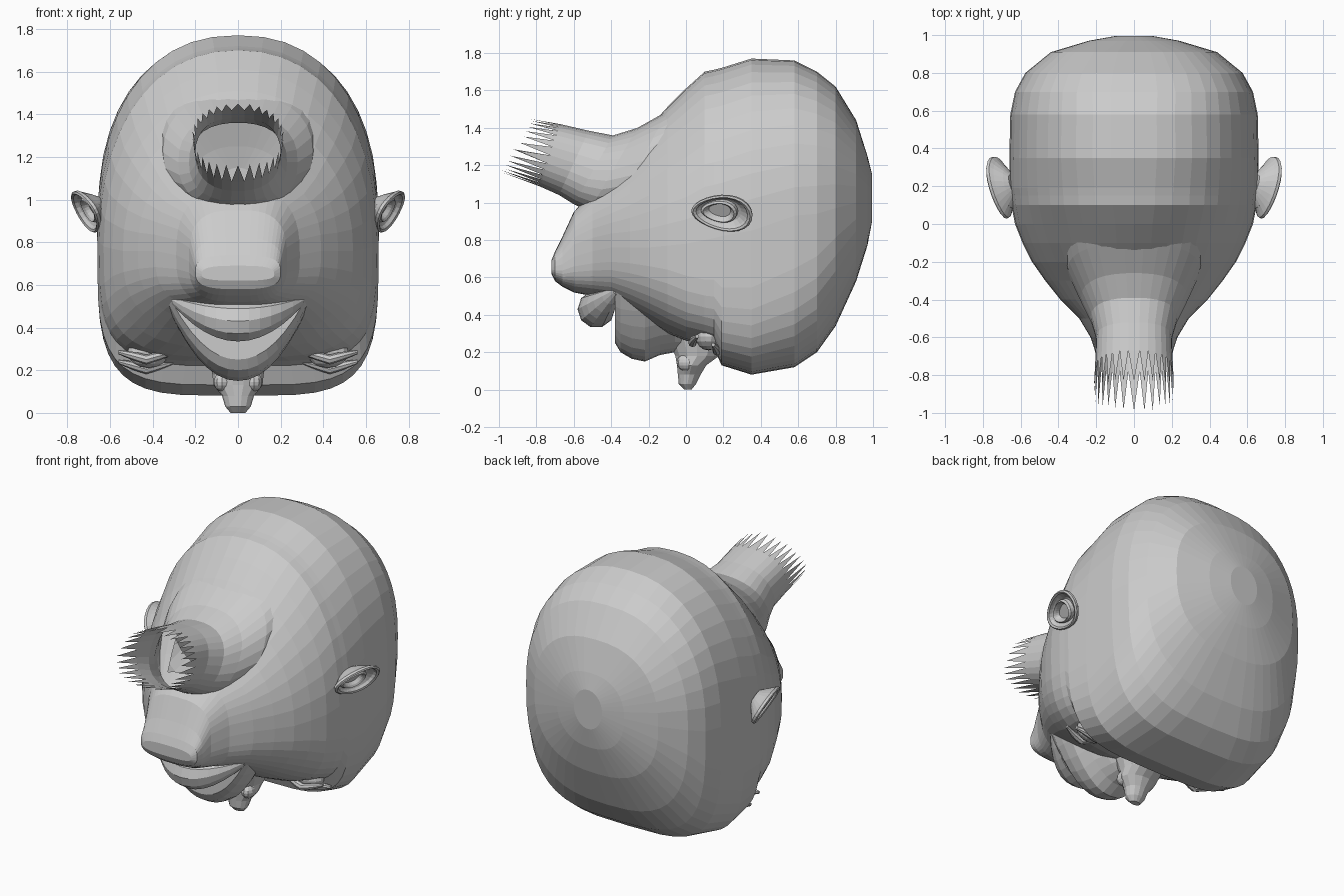
import bpy, bmesh, math, random
from mathutils import Vector

if "Cube" in bpy.data.objects:
    bpy.data.objects.remove(bpy.data.objects["Cube"])

random.seed(4)
TAU = 2 * math.pi


def spow(v, e):
    return math.copysign(abs(v) ** e, v)


def make(name, bm):
    bmesh.ops.recalc_face_normals(bm, faces=bm.faces)
    me = bpy.data.meshes.new(name)
    bm.to_mesh(me)
    bm.free()
    ob = bpy.data.objects.new(name, me)
    bpy.context.collection.objects.link(ob)
    return ob


def loft(rings, caps=True):
    """Skin a list of closed rings that share one point count."""
    bm = bmesh.new()
    vs = [[bm.verts.new(p) for p in r] for r in rings]
    n = len(rings[0])
    for a, b in zip(vs, vs[1:]):
        for i in range(n):
            j = (i + 1) % n
            bm.faces.new((a[i], a[j], b[j], b[i]))
    if caps:
        bm.faces.new(vs[0])
        bm.faces.new(vs[-1])
    return bm, vs


def x_tube(name, path, n=10):
    """Tube running along x; path rows are x, y, z, radius."""
    rings = [[(x, y + r * math.cos(TAU * i / n), z + r * math.sin(TAU * i / n))
              for i in range(n)] for x, y, z, r in path]
    return make(name, loft(rings)[0])


def ball(name, loc, scale, seg=14):
    bm = bmesh.new()
    bmesh.ops.create_uvsphere(bm, u_segments=seg, v_segments=8, radius=1)
    for v in bm.verts:
        v.co = Vector([a * b + c for a, b, c in zip(v.co, scale, loc)])
    return make(name, bm)


# Skull and jaw: y, half width, bottom, widest height, top, bottom power, top power
stations = [
    (-.72, .17, .62, .65, .69, 3, 3), (-.70, .20, .58, .66, .74, 3, 3),
    (-.66, .21, .55, .67, .82, 3, 3),
    (-.60, .23, .52, .71, .95, 3, 3), (-.50, .29, .50, .74, 1.06, 3, 2.6),
    (-.40, .39, .48, .76, 1.14, 3, 2.4), (-.30, .47, .42, .76, 1.26, 2.8, 2.2),
    (-.20, .54, .36, .76, 1.40, 2.8, 2.1), (-.10, .59, .30, .77, 1.51, 3, 2.1),
    (.00, .63, .26, .78, 1.61, 3.5, 2.1), (.10, .65, .24, .80, 1.70, 4, 2.2),
    (.15, .655, .22, .81, 1.71, 4, 2.2),
    (.19, .66, .13, .82, 1.72, 4.2, 2.2), (.35, .66, .08, .85, 1.77, 4.2, 2.3),
    (.58, .655, .12, .93, 1.76, 3.7, 2.3), (.70, .63, .20, .94, 1.70, 3.3, 2.4),
    (.80, .575, .34, .97, 1.62, 2.8, 2.4), (.91, .44, .58, 1.0, 1.44, 2.5, 2.4),
    (.97, .24, .77, 1.02, 1.25, 2.3, 2.3), (.995, .10, .90, 1.03, 1.15, 2, 2)]
N = 44
rings = []
for y, w, zb, zm, zt, pb, pt in stations:
    ring = []
    for i in range(N):
        c, s = math.cos(TAU * i / N), math.sin(TAU * i / N)
        p, h = (pt, zt - zm) if s > 0 else (pb, zm - zb)
        ring.append((w * spow(c, 2 / p), y, zm + h * spow(s, 2 / p)))
    rings.append(ring)
bm, _ = loft(rings)
# open the skull where the hollow neck joins
inside = [f for f in bm.faces if f.calc_center_median().y < .1 and
          (f.calc_center_median().x / .23) ** 2
          + ((f.calc_center_median().z - 1.22) / .19) ** 2 < 1]
bmesh.ops.delete(bm, geom=inside, context='FACES')
make("head", bm)

# Neck stump: top y, top z, bottom y, bottom z, half width
neck = [(.05, 1.58, -.22, .96, .38), (-.10, 1.49, -.38, .95, .35),
        (-.26, 1.40, -.52, .95, .28), (-.39, 1.36, -.60, .99, .23),
        (-.52, 1.385, -.68, 1.04, .20), (-.67, 1.42, -.78, 1.085, .205)]
M = 30
rings = []
for ty, tz, by, bz, w in neck:
    ring = []
    for i in range(M):
        c, s = spow(math.cos(TAU * i / M), .85), spow(math.sin(TAU * i / M), .85)
        t = (s + 1) / 2
        ring.append((w * c, by + (ty - by) * t, bz + (tz - bz) * t))
    rings.append(ring)
bm, vs = loft(rings, caps=False)
# torn edge: one long spike per rim segment
rim = vs[-1]
for i in range(M):
    a, b = rim[i], rim[(i + 1) % M]
    mid = (a.co + b.co) / 2
    t = (mid.z - 1.085) / .335
    length = (.21 - .05 * t) * random.uniform(.9, 1.03)
    tip = bm.verts.new((mid.x * 1.05, mid.y - length, mid.z + length * (.36 - .17 * t)))
    bm.faces.new((a, b, tip))
make("neck", bm)

# Upper lip muzzle: y, half width, bottom
rings = []
for y, w, zb in [(-.38, .31, .25), (-.35, .33, .20), (-.29, .34, .165), (-.22, .34, .15),
                 (-.14, .32, .185), (-.06, .28, .20), (.04, .20, .20)]:
    ring = []
    for i in range(15):
        u = i / 7 - 1
        ring.append((u * w, y, zb + (.52 - zb) * abs(u) ** 2.1))
    ring += [(w * .8, y, .6), (-w * .8, y, .6)]
    rings.append(ring)
make("upper_lip", loft(rings)[0])

# Lower lip: crescent tube
path = []
for i in range(13):
    u = i / 6 - 1
    k = 1 - u * u
    path.append((u * .31, -.37 - .11 * k, .53 - .10 * k, .02 + .08 * k))
x_tube("lower_lip", path)

# Nose: z, front y, rear y, half width
rings = []
for z, y0, y1, w in [(.27, -.10, .22, .14), (.18, -.06, .18, .12), (.13, -.05, .11, .115),
                     (.08, -.045, .08, .075), (.03, -.04, .055, .06), (.0, -.01, .03, .035)]:
    rings.append([(w * math.cos(TAU * i / 14),
                   (y0 + y1) / 2 + (y1 - y0) / 2 * math.sin(TAU * i / 14), z)
                  for i in range(14)])
make("nose", loft(rings)[0])

for s, side in ((1, "left"), (-1, "right")):
    ball(side + "_nostril", (s * .075, .0, .145), (.04, .05, .045), 10)

    # Eye with upper and lower lids, set under the brow
    ball(side + "_eye", (s * .42, .12, .285), (.10, .07, .075))
    for lid, y, z in (("upper", .145, .205), ("lower", .06, .25)):
        bow = .02 if lid == "upper" else -.025
        path = []
        for i in range(9):
            u = i / 4 - 1
            k = 1 - u * u
            path.append((s * (.43 + .13 * u), y + bow * k, z + .035 * abs(u), .01 + .013 * k))
        x_tube(f"{side}_{lid}_eyelid", path, n=8)

    # Ear: elliptical dish with a rolled rim and a small inner fold
    normal = Vector((s * .82, -.22, -.46)).normalized()
    along = Vector((s * .12, 1, 0))
    along = (along - normal * along.dot(normal)).normalized()
    across = normal.cross(along)
    if across.z < 0:
        across = -across
    centre = Vector((s * .70, .195, .95))

    def dish(profile, mid, ay, az):
        out = []
        for r, d in profile:
            ring = []
            for i in range(24):
                a = TAU * i / 24
                taper = 1 + .2 * math.cos(a)
                ring.append(mid + along * (ay * r * math.cos(a))
                            + across * (az * r * taper * math.sin(a)) + normal * d)
            out.append(ring)
        return loft(out)[0]

    make(side + "_ear", dish([(.35, -.07), (.55, -.05), (.85, -.015), (1, .0), (1.02, .015),
                              (.95, .022), (.86, .016), (.80, .0), (.6, -.02), (.25, -.03)],
                             centre, .165, .105))
    make(side + "_ear_fold", dish([(1, -.03), (.98, .0), (.85, .010), (.72, .0), (.6, -.02)],
                                  centre - along * .02, .10, .065))
